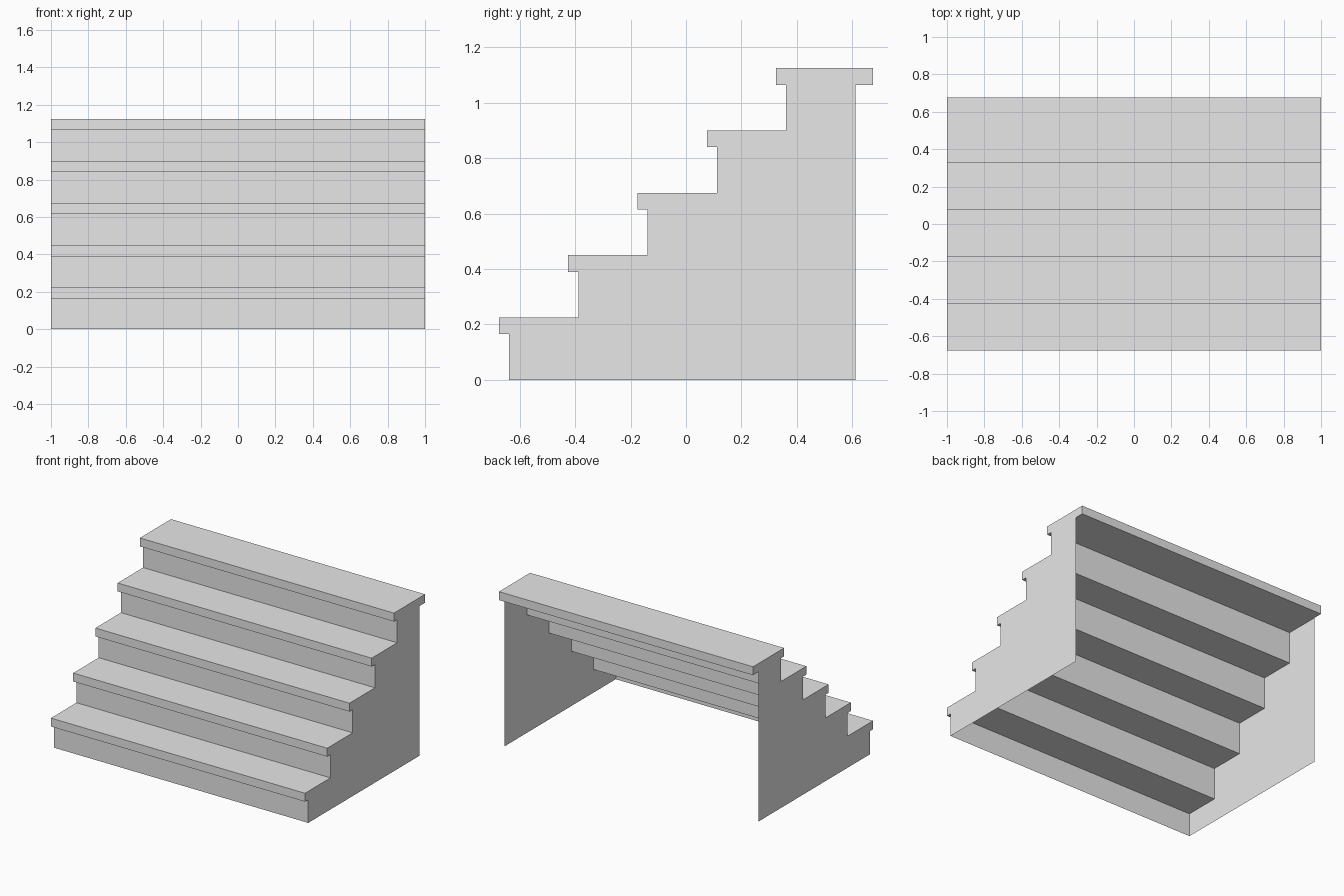
import bpy
import bmesh

cube = bpy.data.objects.get("Cube")
if cube:
    bpy.data.objects.remove(cube, do_unlink=True)

STEPS = 5
RISE, RUN = 0.225, 0.25
THICK = 0.06            # tread thickness
NOSING = 0.0365         # tread overhang in front of the riser
HALF_W = 1.0
FRONT = -0.675          # front edge of the lowest tread
BACK = 0.6115           # back edge of the side panels

grey = bpy.data.materials.new("light_grey")
grey.use_nodes = True
grey.diffuse_color = (0.8, 0.8, 0.8, 1)
grey.node_tree.nodes["Principled BSDF"].inputs["Base Color"].default_value = (0.8, 0.8, 0.8, 1)


def add_object(name, bm):
    mesh = bpy.data.meshes.new(name)
    bm.to_mesh(mesh)
    bm.free()
    mesh.materials.append(grey)
    obj = bpy.data.objects.new(name, mesh)
    bpy.context.collection.objects.link(obj)


def add_face(name, points):
    bm = bmesh.new()
    bm.faces.new([bm.verts.new(p) for p in points])
    add_object(name, bm)


def add_box(name, y0, y1, z0, z1):
    bm = bmesh.new()
    bmesh.ops.create_cube(bm, size=1)
    bmesh.ops.scale(bm, vec=(2 * HALF_W, y1 - y0, z1 - z0), verts=bm.verts)
    bmesh.ops.translate(bm, vec=(0, (y0 + y1) / 2, (z0 + z1) / 2), verts=bm.verts)
    add_object(name, bm)


# Treads and risers, collecting the stepped outline of the sides
outline = [(BACK, 0), (FRONT + NOSING, 0)]
for i in range(STEPS):
    tread_front = FRONT + i * RUN
    riser_y = tread_front + NOSING
    top = (i + 1) * RISE
    last = i == STEPS - 1
    tread_back = -FRONT if last else riser_y + RUN
    add_box(f"tread_{i + 1}", tread_front, tread_back, top - THICK, top)

    low, high = i * RISE, top - THICK
    add_face(f"riser_{i + 1}", [(-HALF_W, riser_y, low), (HALF_W, riser_y, low),
                                (HALF_W, riser_y, high), (-HALF_W, riser_y, high)])
    outline += [(riser_y, high), (BACK if last else tread_back, high)]

# Thin side panels; back and underside stay open
for name, x in (("left_side_panel", HALF_W), ("right_side_panel", -HALF_W)):
    points = [(x, y, z) for y, z in outline]
    add_face(name, points[::-1] if x > 0 else points)
